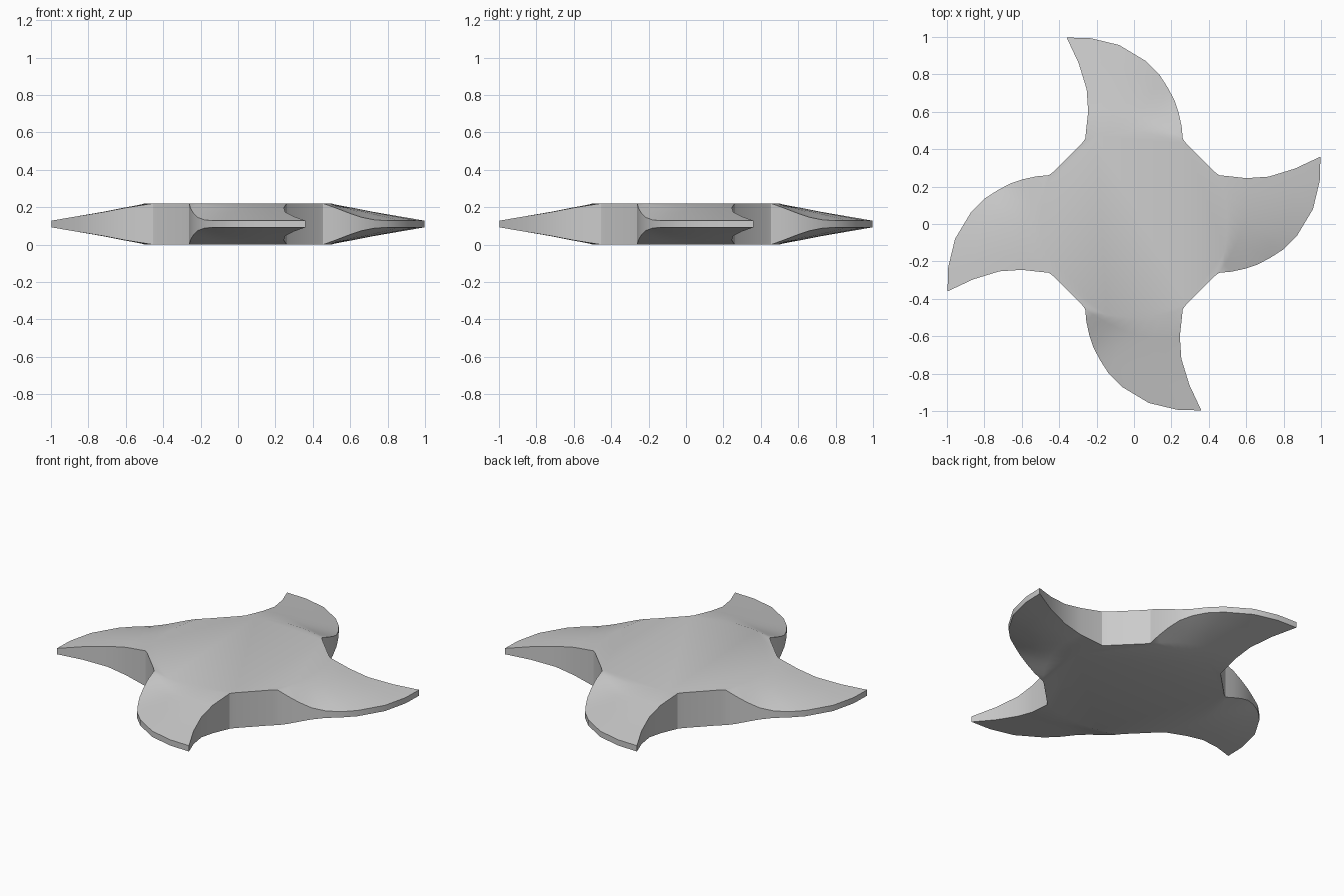
import bpy, bmesh, math

if "Cube" in bpy.data.objects:
    bpy.data.objects.remove(bpy.data.objects["Cube"])

MID, HALF, TIP = 0.11, 0.11, 0.018   # mid height, hub half thickness, edge half thickness
ROWS = 4

# East blade in plan: concave edge from root to tip
concave = [(0.455, 0.261), (0.60, 0.245), (0.72, 0.253), (0.86, 0.296), (0.997, 0.36)]
# Convex edge from tip to root, with half thickness
convex = [(0.997, 0.36, TIP), (0.993, 0.23, TIP), (0.957, 0.08, TIP), (0.87, -0.065, TIP),
          (0.80, -0.135, TIP), (0.73, -0.18, 0.022), (0.66, -0.217, 0.036),
          (0.59, -0.24, 0.06), (0.52, -0.255, 0.087), (0.455, -0.261, HALF)]
# Hub rim between this blade and the next one clockwise
gap = [(0.43, -0.28), (0.28, -0.43)]
N = len(convex) - 1


def lerp(a, b, t):
    return a + (b - a) * t


def blade_point(k, row):
    """Plan position and half thickness between the hub arc and the convex edge."""
    t = row / ROWS
    u = k / N
    ay = lerp(0.261, -0.261, u)
    ax = 0.5 - 0.045 * (ay / 0.261) ** 2
    vx, vy, vh = convex[k]
    bow_x = concave[row][0] - lerp(concave[0][0], concave[-1][0], t)
    bow_y = concave[row][1] - lerp(concave[0][1], concave[-1][1], t)
    fade = (1 - u) ** 1.5
    return (lerp(ax, vx, t) + bow_x * fade, lerp(ay, vy, t) + bow_y * fade, lerp(HALF, vh, t))


bm = bmesh.new()
rims = {1: [], -1: []}
walls = []
for q in range(4):
    c, s = math.cos(-q * math.pi / 2), math.sin(-q * math.pi / 2)
    outlines = {}
    for side in (1, -1):
        def vert(x, y, h):
            return bm.verts.new((x * c - y * s, x * s + y * c, MID + side * h))

        # Blade surface; the last column collapses to the convex root
        cols = [[vert(*blade_point(k, r)) for r in range(ROWS + 1)] for k in range(N)]
        root = vert(*blade_point(N, 0))
        cols.append([root] * (ROWS + 1))
        for k in range(N):
            for r in range(ROWS):
                quad = [cols[k][r], cols[k + 1][r], cols[k + 1][r + 1], cols[k][r + 1]]
                bm.faces.new(list(dict.fromkeys(quad)))
        edge = [vert(x, y, HALF) for x, y in gap]
        rims[side] += [col[0] for col in cols] + edge
        outlines[side] = cols[0] + [col[-1] for col in cols[1:]] + edge
    walls += list(zip(outlines[1], outlines[-1]))

# Flat hub faces and the side wall all round
for side in (1, -1):
    bm.faces.new(rims[side])
for i, (top, bottom) in enumerate(walls):
    top2, bottom2 = walls[(i + 1) % len(walls)]
    bm.faces.new((top, top2, bottom2, bottom))
bmesh.ops.recalc_face_normals(bm, faces=bm.faces)

mesh = bpy.data.meshes.new("four_blade_disc")
bm.to_mesh(mesh)
bm.free()
disc = bpy.data.objects.new("four_blade_disc", mesh)
bpy.context.collection.objects.link(disc)
bpy.context.view_layer.objects.active = disc
disc.select_set(True)
bpy.ops.object.shade_smooth_by_angle(angle=math.radians(30))
